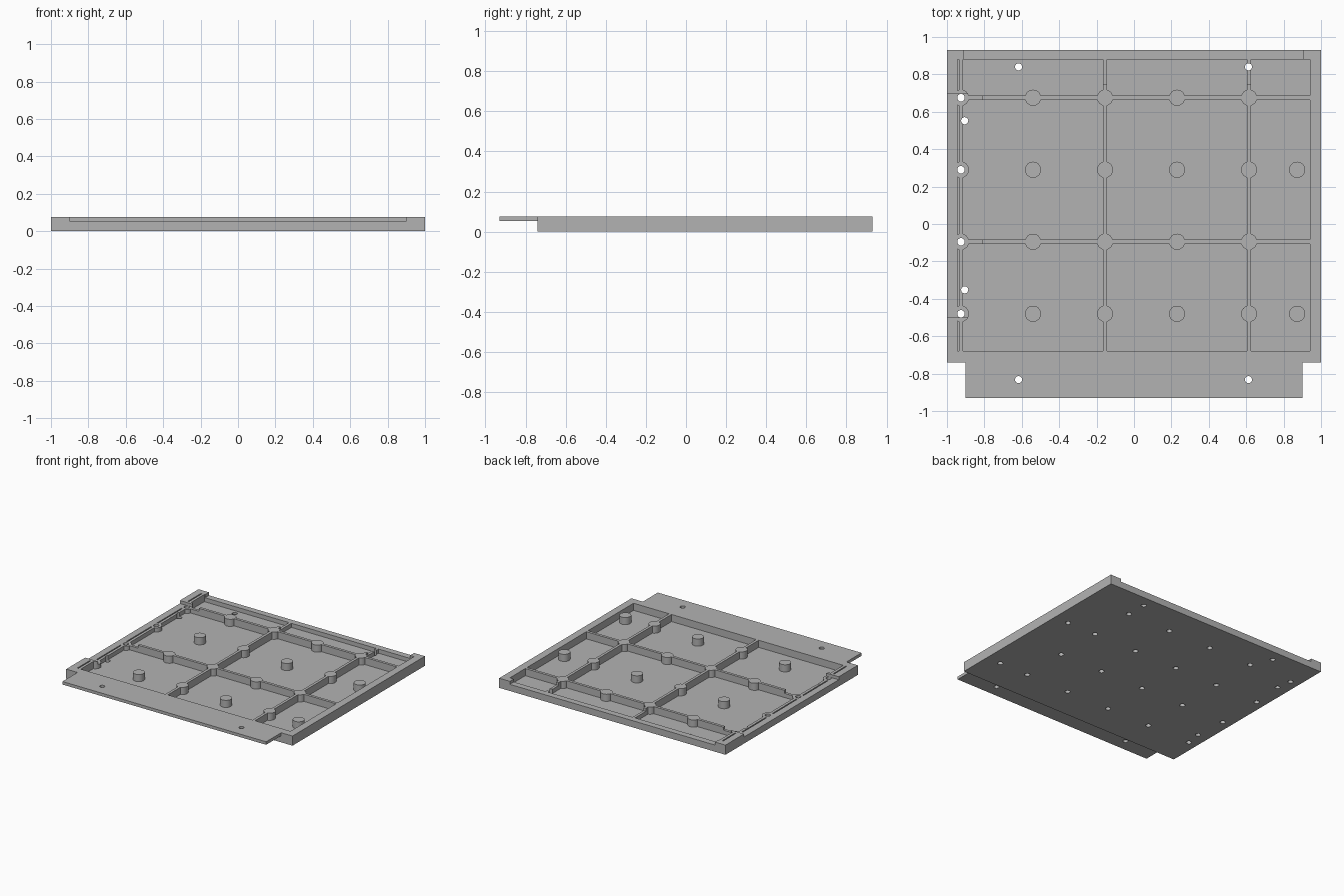
import bpy, bmesh, math
from mathutils import Matrix

if "Cube" in bpy.data.objects:
    bpy.data.objects.remove(bpy.data.objects["Cube"])

TOP, FLOOR, STEP = 0.077, 0.02, 0.053   # rim height, pocket floor, lap-joint level

grey = bpy.data.materials.new("light grey plastic")
grey.diffuse_color = (0.45, 0.45, 0.45, 1)
grey.use_nodes = True
grey.node_tree.nodes["Principled BSDF"].inputs["Base Color"].default_value = grey.diffuse_color


def make(name, bm):
    mesh = bpy.data.meshes.new(name)
    bm.to_mesh(mesh)
    bm.free()
    mesh.materials.append(grey)
    ob = bpy.data.objects.new(name, mesh)
    bpy.context.collection.objects.link(ob)
    return ob


def box(name, x0, x1, y0, y1, z0, z1):
    bm = bmesh.new()
    m = Matrix.Translation(((x0 + x1) / 2, (y0 + y1) / 2, (z0 + z1) / 2)) \
        @ Matrix.Diagonal((x1 - x0, y1 - y0, z1 - z0, 1))
    bmesh.ops.create_cube(bm, size=1, matrix=m)
    return make(name, bm)


def cylinder(name, x, y, r, z0, z1):
    bm = bmesh.new()
    bmesh.ops.create_cone(bm, cap_ends=True, segments=32, radius1=r, radius2=r,
                          depth=z1 - z0, matrix=Matrix.Translation((x, y, (z0 + z1) / 2)))
    return make(name, bm)


def combine(target, tool, operation):
    mod = target.modifiers.new("cut", 'BOOLEAN')
    mod.operation, mod.solver, mod.object = operation, 'EXACT', tool
    bpy.context.view_layer.objects.active = target
    bpy.ops.object.modifier_apply(modifier=mod.name)
    bpy.data.objects.remove(tool)


# Tray with front tongue and open pocket
tray = box("tray", -1, 1, -0.74, 0.93, 0, TOP)
combine(tray, box("tongue", -0.9, 0.9, -0.93, -0.70, STEP, TOP), 'UNION')
combine(tray, box("pocket", -0.945, 0.94, -0.68, 0.88, FLOOR, 0.2), 'DIFFERENCE')

# Ribs across the pocket
cols = [-0.925, -0.54, -0.155, 0.23, 0.615]
rows = [0.675, 0.29, -0.095, -0.48]
for x in cols[::2]:
    combine(tray, box("rib", x - 0.011, x + 0.011, -0.70, 0.90, 0.01, TOP), 'UNION')
for y in rows[::2]:
    combine(tray, box("rib", -0.925, 0.96, y - 0.011, y + 0.011, 0.01, TOP), 'UNION')

# Round posts on a regular grid, plus two by the right wall
posts = [(x, y) for x in cols for y in rows] + [(0.872, 0.29), (0.872, -0.48)]
for x, y in posts:
    combine(tray, cylinder("post", x, y, 0.043, 0.01, TOP), 'UNION')

# Lowered seats that accept neighbouring tongues at the back and left
combine(tray, box("back_seat", -0.908, 0.905, 0.745, 1.1, STEP, 0.2), 'DIFFERENCE')
combine(tray, box("left_seat", -1.1, -0.81, -0.5, 0.695, STEP, 0.2), 'DIFFERENCE')

# Blind pin holes under the posts; through holes in the left column
for x, y in posts:
    depth = 0.2 if x < -0.9 else 0.06
    combine(tray, cylinder("pin_hole", x, y, 0.02, -0.1, depth), 'DIFFERENCE')

# Screw holes through floor and tongue
for x, y in [(-0.617, 0.84), (0.612, 0.84), (-0.617, -0.832), (0.612, -0.832),
             (-0.905, 0.552), (-0.905, -0.352)]:
    combine(tray, cylinder("screw_hole", x, y, 0.019, -0.1, 0.2), 'DIFFERENCE')

bpy.ops.object.select_all(action='DESELECT')
tray.select_set(True)
bpy.context.view_layer.objects.active = tray
bpy.ops.object.shade_smooth_by_angle(angle=math.radians(30))
